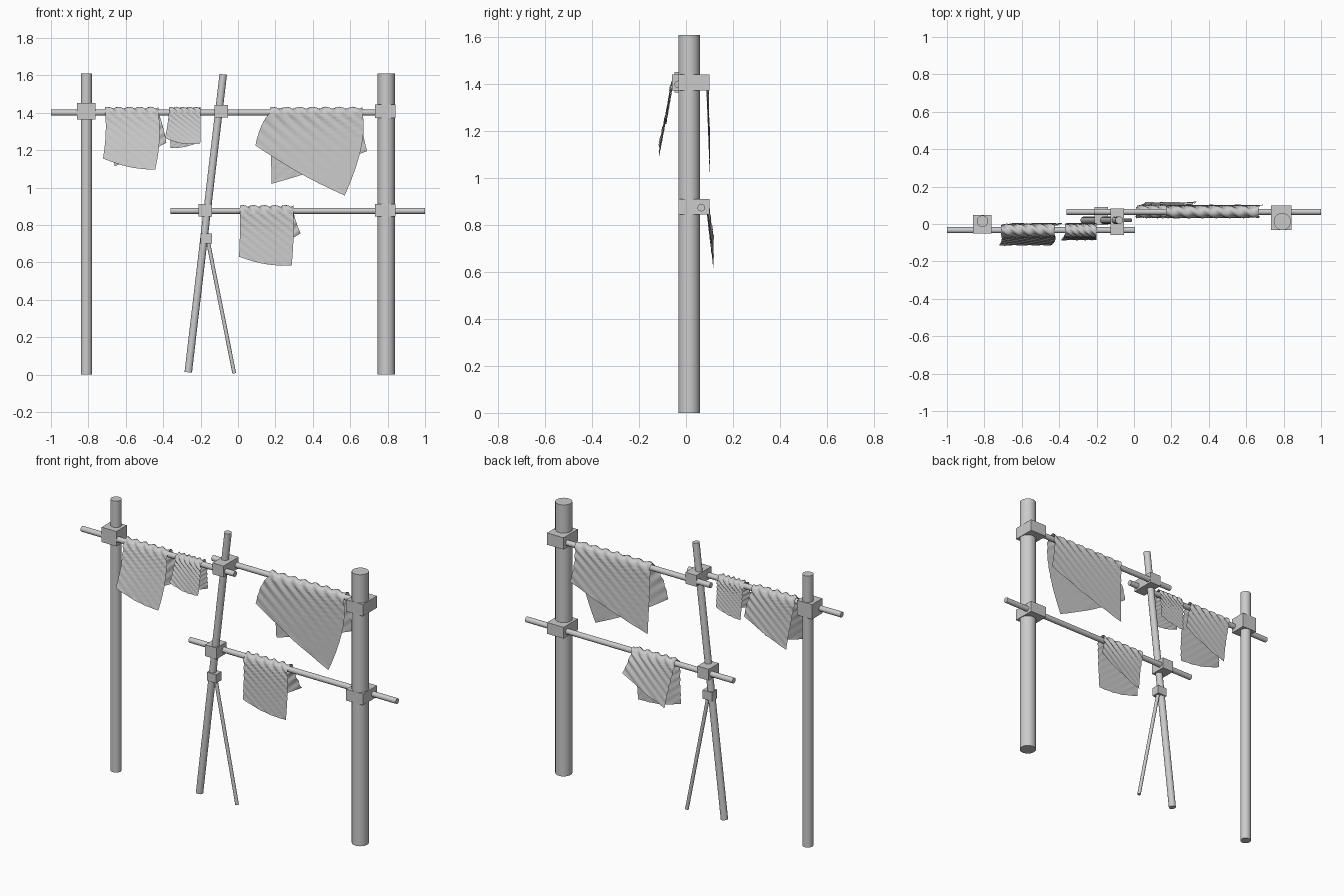
import bpy, math
from mathutils import Vector

if "Cube" in bpy.data.objects:
    bpy.data.objects.remove(bpy.data.objects["Cube"])

grey = bpy.data.materials.new("light_grey")
grey.diffuse_color = (0.6, 0.6, 0.6, 1)
grey.use_nodes = True
grey.node_tree.nodes["Principled BSDF"].inputs["Base Color"].default_value = grey.diffuse_color


def pole(name, a, b, r):
    """Round pole from point a to point b."""
    a, b = Vector(a), Vector(b)
    bpy.ops.mesh.primitive_cylinder_add(vertices=24, radius=r, depth=(b - a).length,
                                        location=(a + b) / 2)
    ob = bpy.context.object
    ob.rotation_euler = (b - a).to_track_quat('Z', 'Y').to_euler()
    ob.name = name
    ob.data.materials.append(grey)
    bpy.ops.object.shade_smooth_by_angle(angle=math.radians(35))


def block(name, lo, hi):
    """Square clamp block between two corners."""
    lo, hi = Vector(lo), Vector(hi)
    bpy.ops.mesh.primitive_cube_add(size=1, location=(lo + hi) / 2)
    ob = bpy.context.object
    ob.scale = hi - lo
    ob.name = name
    ob.data.materials.append(grey)


def along(p, v):
    """Smooth curve through three points: top, middle, bottom."""
    w = ((1 - v) * (1 - 2 * v), 4 * v * (1 - v), v * (2 * v - 1))
    return (sum(q[0] * k for q, k in zip(p, w)), sum(q[1] * k for q, k in zip(p, w)))


def cloth(name, ry, rz, x0, x1, front, back, flare, folds):
    """Cloth draped over a rail; front/back = (left mid, left low, right mid, right low)."""
    r, nu, nv, na = 0.02, 48, 20, 8
    rows = [(-1, 1 - i / nv, 0) for i in range(nv)]
    rows += [(0, 0, math.pi * i / na) for i in range(na + 1)]
    rows += [(1, (i + 1) / nv, math.pi) for i in range(nv)]
    width = x1 - x0
    verts = []
    for side, v, ang in rows:
        lm, ll, rm, rl = back if side > 0 else front
        left = along(((x0, rz), lm, ll), v)
        right = along(((x1, rz), rm, rl), v)
        for i in range(nu + 1):
            u = i / nu
            x = left[0] + (right[0] - left[0]) * u
            z = left[1] + (right[1] - left[1]) * u
            z -= 0.015 * math.sin(math.pi * u) * v * v * (1 if side < 0 else 0.6)
            # diagonal folds wrap over the rail and fade out below it
            drop = rz - z if side else 0
            s = (-side * drop + r * math.cos(ang)) / width
            wave = 0.5 + 0.5 * math.sin(2 * math.pi * folds * (u - 1.3 * s))
            fade = math.exp(-drop / 0.07)
            out = r + wave * (0.003 + 0.014 * fade * (0.4 if side == 0 else 1))
            if side == 0:
                out = r + wave * 0.012
            out += flare[0 if side < 0 else 1] * v
            verts.append((x, ry - out * math.cos(ang), z + out * math.sin(ang)
                          if side == 0 else z))
    n = nu + 1
    faces = [(j * n + i, j * n + i + 1, (j + 1) * n + i + 1, (j + 1) * n + i)
             for j in range(len(rows) - 1) for i in range(nu)]
    me = bpy.data.meshes.new(name)
    me.from_pydata(verts, [], faces)
    me.materials.append(grey)
    me.shade_smooth()
    bpy.context.collection.objects.link(bpy.data.objects.new(name, me))


# upright posts, leaning pole and its brace
pole("left_post", (-0.81, 0.015, 0), (-0.81, 0.015, 1.61), 0.03)
pole("right_post", (0.793, 0.013, 0), (0.793, 0.013, 1.61), 0.046)
pole("leaning_pole", (-0.266, 0.02, 0.012), (-0.079, 0.02, 1.605), 0.02)
pole("brace_pole", (-0.02, 0.02, 0.006), (-0.166, 0.02, 0.74), 0.01)

# horizontal rails
pole("upper_left_rail", (-1, -0.033, 1.4), (0.005, -0.033, 1.4), 0.016)
pole("upper_right_rail", (-0.21, 0.065, 1.4), (0.842, 0.065, 1.4), 0.016)
pole("lower_rail", (-0.36, 0.065, 0.875), (1, 0.065, 0.875), 0.016)

# clamp blocks
block("left_post_clamp", (-0.86, -0.05, 1.365), (-0.763, 0.048, 1.453))
block("leaning_upper_clamp", (-0.125, -0.06, 1.375), (-0.053, 0.082, 1.442))
block("right_upper_clamp", (0.733, -0.033, 1.373), (0.842, 0.1, 1.443))
block("right_lower_clamp", (0.733, -0.033, 0.845), (0.842, 0.1, 0.912))
block("leaning_lower_clamp", (-0.212, -0.005, 0.845), (-0.138, 0.09, 0.912))
block("brace_clamp", (-0.201, -0.005, 0.702), (-0.14, 0.045, 0.753))

# hanging cloths
cloth("left_cloth", -0.033, 1.4, -0.71, -0.425,
      ((-0.708, 1.28), (-0.722, 1.155), (-0.42, 1.25), (-0.443, 1.095)),
      ((-0.68, 1.25), (-0.66, 1.115), (-0.40, 1.32), (-0.383, 1.24)), (0.06, 0.015), 5)
cloth("small_cloth", -0.033, 1.4, -0.37, -0.2,
      ((-0.378, 1.33), (-0.39, 1.265), (-0.2, 1.32), (-0.202, 1.235)),
      ((-0.365, 1.3), (-0.36, 1.21), (-0.2, 1.32), (-0.2, 1.245)), (0.03, 0.015), 5)
cloth("large_cloth", 0.065, 1.4, 0.17, 0.665,
      ((0.125, 1.33), (0.093, 1.225), (0.658, 1.21), (0.57, 0.957)),
      ((0.175, 1.22), (0.18, 1.02), (0.668, 1.3), (0.69, 1.195)), (0.01, 0.015), 7)
cloth("lower_cloth", 0.065, 0.875, 0.01, 0.297,
      ((0.01, 0.75), (0.005, 0.63), (0.297, 0.74), (0.287, 0.582)),
      ((0.04, 0.74), (0.06, 0.62), (0.31, 0.82), (0.335, 0.755)), (0.005, 0.03), 5)
